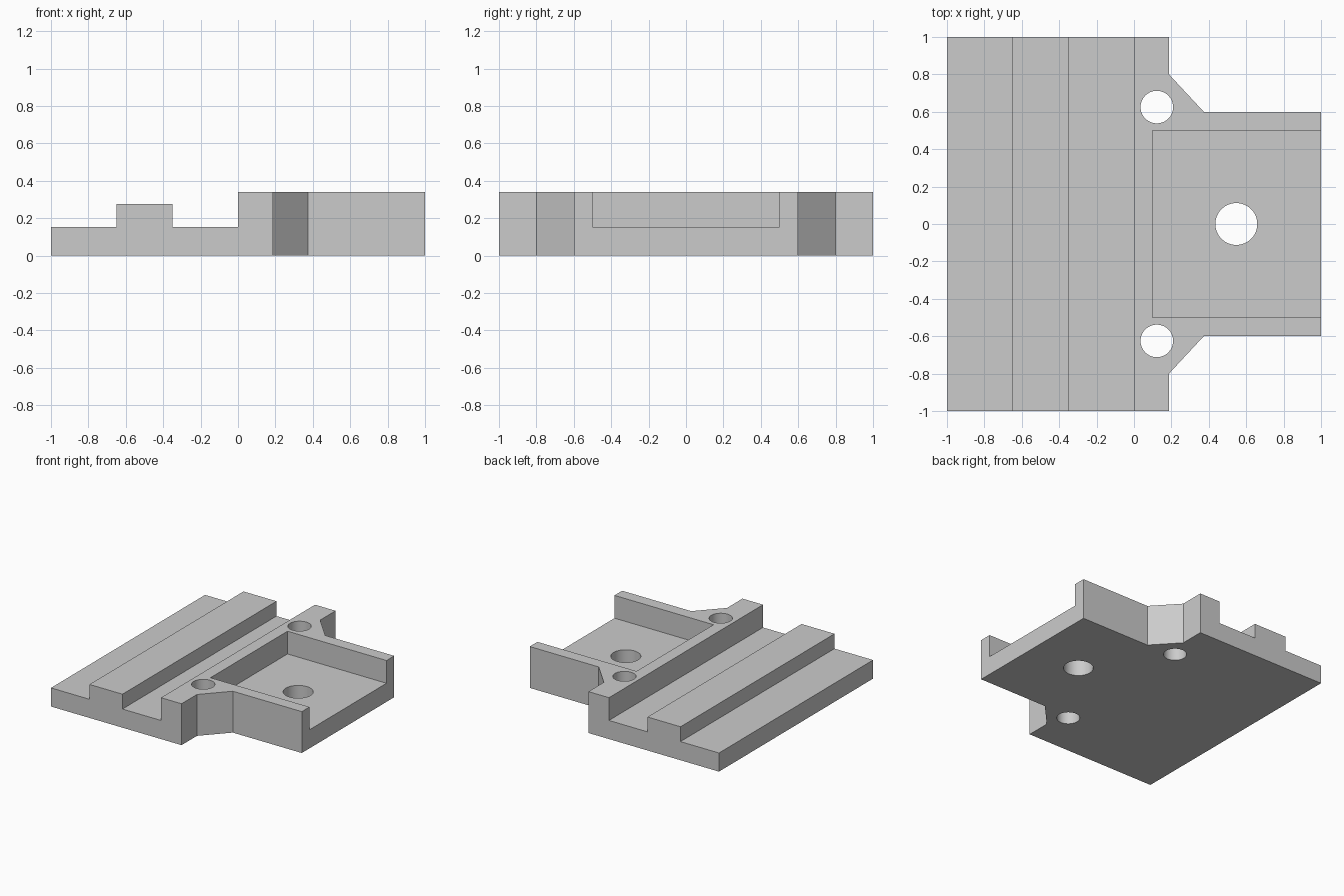
import bpy
import bmesh
from mathutils import Vector

cube = bpy.data.objects.get("Cube")
if cube:
    bpy.data.objects.remove(cube, do_unlink=True)

HEIGHT, FLOOR, RAIL = 0.34, 0.153, 0.275

grey = bpy.data.materials.new("plain grey")
grey.use_nodes = True
grey.diffuse_color = (0.6, 0.6, 0.6, 1)
grey.node_tree.nodes["Principled BSDF"].inputs["Base Color"].default_value = (0.6, 0.6, 0.6, 1)


def prism(name, points, direction):
    """Extrude a closed outline of 3D points along a direction."""
    bm = bmesh.new()
    face = bm.faces.new([bm.verts.new(p) for p in points])
    ext = bmesh.ops.extrude_face_region(bm, geom=[face])
    moved = [v for v in ext["geom"] if isinstance(v, bmesh.types.BMVert)]
    bmesh.ops.translate(bm, verts=moved, vec=Vector(direction))
    bmesh.ops.recalc_face_normals(bm, faces=bm.faces)
    mesh = bpy.data.meshes.new(name)
    bm.to_mesh(mesh)
    bm.free()
    mesh.materials.append(grey)
    obj = bpy.data.objects.new(name, mesh)
    bpy.context.collection.objects.link(obj)
    return obj


def cut(target, cutter):
    """Subtract the cutter, then discard it."""
    cutter.hide_render = True
    mod = target.modifiers.new("cut", "BOOLEAN")
    mod.operation = "DIFFERENCE"
    mod.solver = "EXACT"
    mod.object = cutter
    bpy.ops.object.select_all(action="DESELECT")
    bpy.context.view_layer.objects.active = target
    target.select_set(True)
    bpy.ops.object.modifier_apply(modifier=mod.name)
    bpy.data.objects.remove(cutter, do_unlink=True)


# Plate outline, mirrored front to back
half = [(-1, 1), (0.187, 1), (0.187, 0.8), (0.373, 0.6), (1, 0.6)]
outline = half + [(x, -y) for x, y in reversed(half)]
plate = prism("mounting_plate", [(x, y, 0) for x, y in outline], (0, 0, HEIGHT))

# Stepped cut that leaves the long rail between two low ledges
steps = [(-1.2, 0.6), (-1.2, FLOOR), (-0.65, FLOOR), (-0.65, RAIL),
         (-0.35, RAIL), (-0.35, FLOOR), (0, FLOOR), (0, 0.6)]
cut(plate, prism("rail_cutter", [(x, -1.2, z) for x, z in steps], (0, 2.4, 0)))

# Open-ended pocket
pocket = [(0.1, -0.5), (1.2, -0.5), (1.2, 0.5), (0.1, 0.5)]
cut(plate, prism("pocket_cutter", [(x, y, FLOOR) for x, y in pocket], (0, 0, 0.5)))

# Through holes: two corner holes and one pocket hole
for x, y, radius in ((0.122, 0.625, 0.087), (0.122, -0.625, 0.087), (0.547, 0, 0.112)):
    bpy.ops.mesh.primitive_cylinder_add(vertices=64, radius=radius, depth=2, location=(x, y, 0))
    cut(plate, bpy.context.object)

# Smooth hole walls, crisp edges elsewhere
bpy.ops.object.shade_smooth_by_angle()
